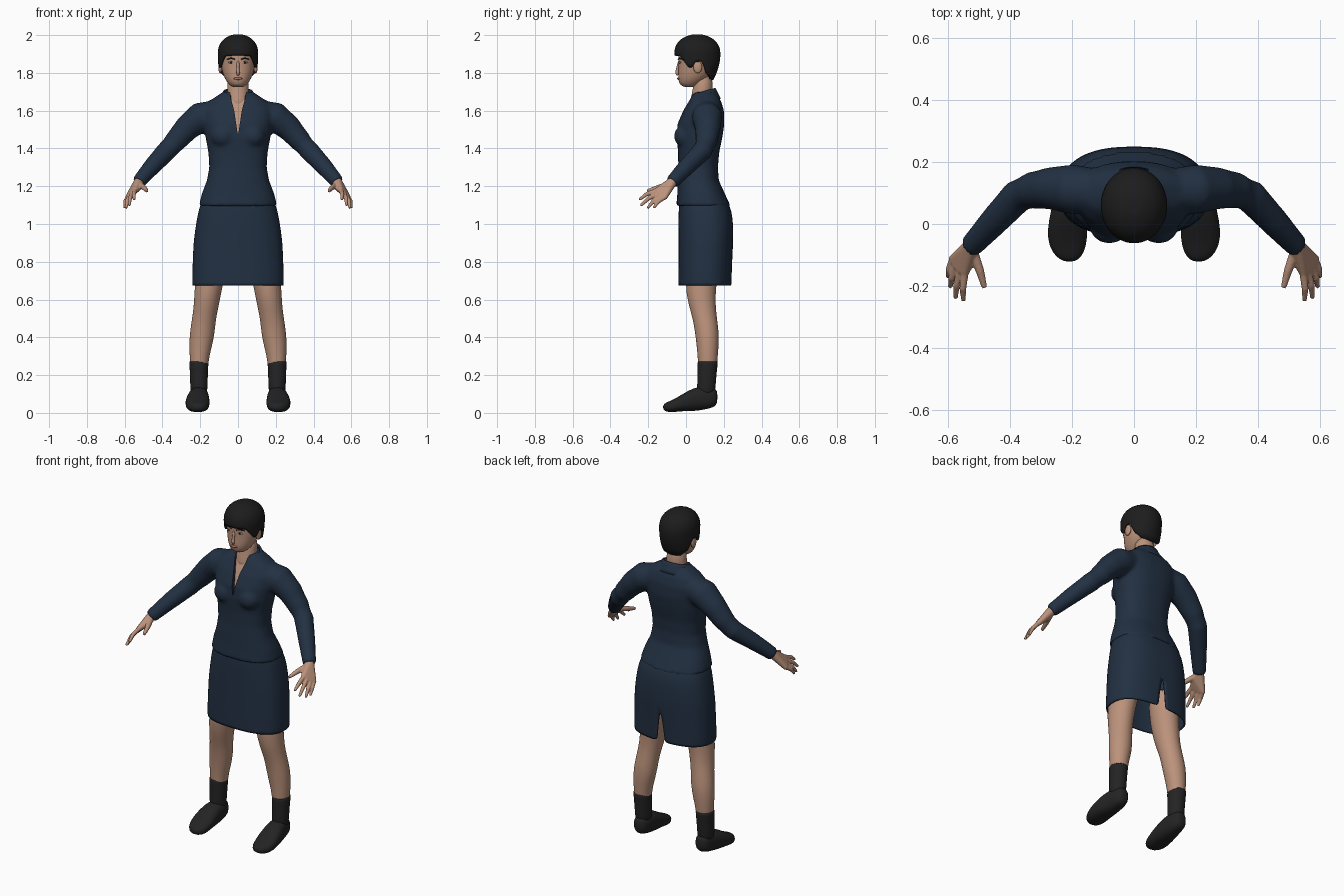
import bpy, bmesh
from math import sin, cos, pi, radians
from mathutils import Vector, Matrix

if "Cube" in bpy.data.objects:
    bpy.data.objects.remove(bpy.data.objects["Cube"], do_unlink=True)


def material(name, rgb):
    m = bpy.data.materials.new(name)
    m.use_nodes = True
    m.diffuse_color = (*rgb, 1)
    bsdf = m.node_tree.nodes["Principled BSDF"]
    bsdf.inputs["Base Color"].default_value = (*rgb, 1)
    bsdf.inputs["Roughness"].default_value = 0.8
    return m


SKIN = material("skin", (0.50, 0.29, 0.20))
NAVY = material("navy cloth", (0.016, 0.030, 0.055))
HAIR = material("black hair", (0.012, 0.012, 0.012))
BLACK = material("black leather", (0.017, 0.017, 0.017))
WHITE = material("eye white", (0.50, 0.45, 0.42))
DARK = material("dark iris", (0.02, 0.012, 0.01))
LIP = material("lip", (0.36, 0.17, 0.13))


# ---- helpers ----
def power(v, p):
    return (1 if v >= 0 else -1) * abs(v) ** (2 / p)


def ring(c, rx, ry, p=2.0, axis="Z", n=32, start=None, gap=0.0):
    """Superellipse; with a start angle it is an open ring with a gap there."""
    pts = []
    for i in range(n if start is None else n + 1):
        a = 2 * pi * i / n if start is None else start + gap + (2 * pi - 2 * gap) * i / n
        u, v = rx * power(cos(a), p), ry * power(sin(a), p)
        pts.append(Vector(c) + (Vector((u, v, 0)) if axis == "Z" else Vector((u, 0, v))))
    return pts


def add_rings(bm, rings, closed=True, cap=True):
    rows = [[bm.verts.new(p) for p in r] for r in rings]
    n = len(rows[0])
    for a, b in zip(rows, rows[1:]):
        for i in range(n if closed else n - 1):
            j = (i + 1) % n
            bm.faces.new((a[i], a[j], b[j], b[i]))
    if cap:
        bm.faces.new(rows[0][::-1])
        bm.faces.new(rows[-1])
    return bm


def add_tube(bm, path, n=16):
    pts = [Vector(p[:3]) for p in path]
    rings = []
    for i, p in enumerate(pts):
        t = (pts[min(i + 1, len(pts) - 1)] - pts[max(i - 1, 0)]).normalized()
        q = Vector((0, 0, 1)).rotation_difference(t)
        rings.append([p + q @ v for v in ring((0, 0, 0), path[i][3], path[i][3], n=n)])
    return add_rings(bm, rings)


def add_ball(bm, c, scale):
    m = Matrix.Translation(c) @ Matrix.Diagonal((*scale, 1))
    bmesh.ops.create_uvsphere(bm, u_segments=20, v_segments=12, radius=1, matrix=m)
    return bm


def make(name, bm, mat, subsurf=0, voxel=0, solid=0, cutter=None, side=1):
    for v in bm.verts:
        v.co.x *= side
    bmesh.ops.remove_doubles(bm, verts=bm.verts, dist=1e-5)
    bmesh.ops.recalc_face_normals(bm, faces=bm.faces)
    me = bpy.data.meshes.new(name)
    bm.to_mesh(me)
    bm.free()
    ob = bpy.data.objects.new(name, me)
    bpy.context.collection.objects.link(ob)
    if voxel:
        r = ob.modifiers.new("fuse", "REMESH")
        r.mode, r.voxel_size = "VOXEL", voxel
        s = ob.modifiers.new("relax", "SMOOTH")
        s.factor, s.iterations = 0.5, 5
        if cutter:
            b = ob.modifiers.new("cut", "BOOLEAN")
            b.operation, b.solver, b.object = "DIFFERENCE", "EXACT", cutter
        dg = bpy.context.evaluated_depsgraph_get()
        baked = bpy.data.meshes.new_from_object(ob.evaluated_get(dg))
        ob.modifiers.clear()
        ob.data = baked
    ob.data.materials.clear()
    ob.data.materials.append(mat)
    for f in ob.data.polygons:
        f.material_index = 0
    bpy.ops.object.select_all(action="DESELECT")
    ob.select_set(True)
    bpy.context.view_layer.objects.active = ob
    bpy.ops.object.shade_smooth_by_angle(angle=radians(50))
    if subsurf:
        ob.modifiers.new("smooth", "SUBSURF").levels = subsurf
        ob.modifiers["smooth"].render_levels = subsurf
    if solid:
        t = ob.modifiers.new("thickness", "SOLIDIFY")
        t.thickness, t.offset = solid, 0
    return ob


def stack(rows, p=2.0):
    """Rings from rows of (z, centre y, half width, half depth)."""
    return [ring((0, y, z), rx, ry, p) for z, y, rx, ry in rows]


# ---- jacket: torso, bust and sleeves fused, with a V cut at the neck ----
V_CUT = [(1.48, .002, -.03), (1.6, .02, .01), (1.66, .036, .04), (1.76, .055, .09)]
cut = add_rings(bmesh.new(), [[Vector(q) for q in
                ((-w, -.2, z), (w, -.2, z), (w, y, z), (-w, y, z))] for z, w, y in V_CUT])
cutter = make("neckline_cutter", cut, NAVY)
cutter.hide_render = True
bm = add_rings(bmesh.new(), stack([
    (1.095, .092, .208, .144), (1.16, .08, .192, .126), (1.23, .065, .165, .109),
    (1.30, .064, .152, .105), (1.38, .067, .157, .109), (1.46, .072, .172, .121),
    (1.53, .079, .18, .124), (1.60, .093, .188, .108), (1.65, .10, .155, .086),
    (1.685, .10, .10, .066), (1.70, .10, .08, .053)], 2.4))
for s in (1, -1):
    add_ball(bm, (s * .08, .0, 1.465), (.066, .064, .062))
    add_tube(bm, [(s * x, y, z, r) for x, y, z, r in (
        (.10, .105, 1.59, .07), (.2, .112, 1.565, .08), (.27, .115, 1.508, .068),
        (.33, .108, 1.44, .059), (.375, .09, 1.39, .054), (.45, .01, 1.31, .047),
        (.528, -.075, 1.22, .037))], 24)
make("jacket", bm, NAVY, voxel=.011, cutter=cutter)
bpy.data.objects.remove(cutter, do_unlink=True)

make("chest", add_rings(bmesh.new(), [[Vector(q) for q in (
    (-w - .015, y - .006, z), (w + .015, y - .006, z), (w + .015, y + .02, z),
    (-w - .015, y + .02, z))] for z, w, y in V_CUT[:3]]), SKIN)

# Standing collar, open at the front and higher at the back
rows = []
for z, y, rx, ry in ((1.635, .092, .112, .088), (1.67, .09, .09, .074), (1.70, .09, .075, .062)):
    r = ring((0, y, z), rx, ry, start=-pi / 2, gap=.5)
    rows.append([q + Vector((0, 0, .3 * (q.y - y))) for q in r])
make("collar", add_rings(bmesh.new(), rows, False, False), NAVY, 1, solid=.01)

# ---- skirt with a slit at the back ----
rows = [ring((0, y, z), rx, ry, 2.5, n=48, start=pi / 2, gap=g) for z, y, rx, ry, g in (
    (1.15, .085, .17, .11, 0), (1.10, .097, .198, .131, 0), (1.03, .105, .214, .141, 0),
    (.92, .105, .23, .141, 0), (.87, .104, .233, .14, 0), (.80, .102, .236, .138, .03),
    (.70, .10, .239, .137, .06), (.675, .10, .237, .136, .065))]
make("skirt", add_rings(bmesh.new(), rows, False, False), NAVY, 1, solid=.008)

# ---- legs, socks and shoes ----
LEG = [(.90, .12, .10, .09, .09), (.68, .155, .075, .074, .083), (.57, .167, .085, .066, .071),
       (.50, .18, .10, .063, .064), (.42, .19, .112, .066, .063), (.35, .198, .115, .06, .058),
       (.27, .207, .115, .047, .05), (.12, .207, .11, .04, .044)]
SOCK = [(.276, .207, .115, .051, .054), (.268, .207, .115, .051, .054),
        (.2, .207, .111, .047, .05), (.13, .207, .107, .046, .049), (.08, .207, .105, .04, .045)]
SHOE = [(.167, .205, .085, .02, .03), (.153, .205, .08, .04, .05), (.1, .205, .078, .05, .06),
        (.045, .21, .073, .057, .064), (-.02, .215, .054, .066, .044),
        (-.075, .214, .034, .06, .032), (-.108, .21, .031, .04, .024), (-.122, .208, .03, .015, .01)]
for s, tag in ((1, "left"), (-1, "right")):
    for part, rows, mat in (("leg", LEG, SKIN), ("sock", SOCK, BLACK)):
        rings = [ring((x, y, z), rx, ry) for z, x, y, rx, ry in rows]
        make(f"{tag}_{part}", add_rings(bmesh.new(), rings), mat, 1, side=s)
    rings = [ring((x, y, z), rx, rz, 2.4, "Y") for y, x, z, rx, rz in SHOE]
    make(f"{tag}_shoe", add_rings(bmesh.new(), rings), BLACK, 1, side=s)

# ---- hands: hull palm with fused fingers ----
WRIST = (.526, -.073, 1.222)
FINGERS = [((.545, -.155, 1.178), (.55, -.243, 1.132)), ((.56, -.145, 1.163), (.575, -.235, 1.102)),
           ((.573, -.13, 1.15), (.592, -.2, 1.088)), ((.583, -.112, 1.142), (.6, -.168, 1.09))]
for s, tag in ((1, "left"), (-1, "right")):
    bm = bmesh.new()
    for c, r in [(WRIST, .026), ((.52, -.105, 1.2), .017)] + [(f[0], .014) for f in FINGERS]:
        add_ball(bm, c, (r, r, r))
    bmesh.ops.delete(bm, geom=bm.edges[:] + bm.faces[:], context="EDGES_FACES")
    bmesh.ops.convex_hull(bm, input=bm.verts[:])
    bmesh.ops.delete(bm, geom=[v for v in bm.verts if not v.link_faces], context="VERTS")
    for a, b in FINGERS:
        a, b = Vector(a), Vector(b)
        mid = a.lerp(b, .55) + Vector((.004, -.004, .006))
        add_tube(bm, [(*a, .0125), (*mid, .0115), (*b, .008)])
        add_ball(bm, b, (.008, .008, .008))
    add_tube(bm, [(.515, -.1, 1.205, .016), (.497, -.15, 1.192, .014), (.482, -.205, 1.175, .009)])
    add_tube(bm, [(.5, -.045, 1.25, .027), (*WRIST, .027)])
    make(f"{tag}_hand", bm, SKIN, voxel=.004, side=s)

# ---- neck and head ----
make("neck", add_rings(bmesh.new(), stack([
    (1.60, .075, .062, .058), (1.66, .08, .06, .058), (1.71, .09, .056, .052),
    (1.80, .09, .056, .05)])), SKIN, 1)
make("head", add_rings(bmesh.new(), stack([
    (1.724, .02, .025, .025), (1.734, .016, .045, .048), (1.765, .035, .068, .077),
    (1.80, .05, .082, .091), (1.84, .06, .09, .1), (1.88, .06, .091, .102),
    (1.92, .06, .087, .1), (1.96, .06, .066, .08), (1.975, .06, .03, .04)], 2.1)), SKIN, 1)

# Cropped hair: a cap whose lower edge follows the hairline by angle
EDGE = [(0, 1.893), (42, 1.888), (58, 1.85), (66, 1.828), (76, 1.83), (84, 1.858),
        (102, 1.86), (118, 1.80), (145, 1.768), (180, 1.762)]


def hairline(deg):
    for (a, za), (b, zb) in zip(EDGE, EDGE[1:]):
        if deg <= b:
            return za + (zb - za) * (deg - a) / (b - a)


rows = []
for k in range(13):
    t, row = sin(k / 12 * pi / 2), []
    for i in range(72):
        a = 2 * pi * i / 72
        low = hairline(min(abs(i * 5), abs(360 - i * 5)))
        z = low + (1.998 - low) * t
        if z > 1.9:
            f = max(0, 1 - ((z - 1.9) / .1) ** 2.3) ** .5
        else:
            f = 1 - .34 * ((1.9 - z) / .14) ** 2
        width = f if z > 1.9 else 1 - .25 * (1 - f)
        row.append(Vector((.102 * width * sin(a), .06 - .117 * f * cos(a), z)))
    rows.append(row)
bm = add_rings(bmesh.new(), rows, cap=False)
bm.faces.new([v for v in bm.verts][-72:])
make("hair", bm, HAIR, solid=.01)

# Facial features
make("nose", add_tube(bmesh.new(), [(0, -.034, 1.868, .007), (0, -.043, 1.83, .009),
     (0, -.05, 1.80, .014), (0, -.043, 1.785, .009)]), SKIN, 1)
make("lips", add_ball(bmesh.new(), (0, -.038, 1.77), (.023, .009, .007)), LIP)
for s, tag in ((1, "left"), (-1, "right")):
    make(f"{tag}_ear", add_ball(bmesh.new(), (.094, .062, 1.83), (.01, .023, .032)), SKIN, side=s)
    make(f"{tag}_eye", add_ball(bmesh.new(), (.036, -.031, 1.856), (.016, .006, .006)), WHITE, side=s)
    make(f"{tag}_iris", add_ball(bmesh.new(), (.036, -.035, 1.856), (.006, .004, .006)), DARK, side=s)
    make(f"{tag}_brow", add_tube(bmesh.new(), [(.016, -.041, 1.872, .003),
         (.036, -.034, 1.878, .004), (.058, -.02, 1.872, .003)]), HAIR, side=s)
